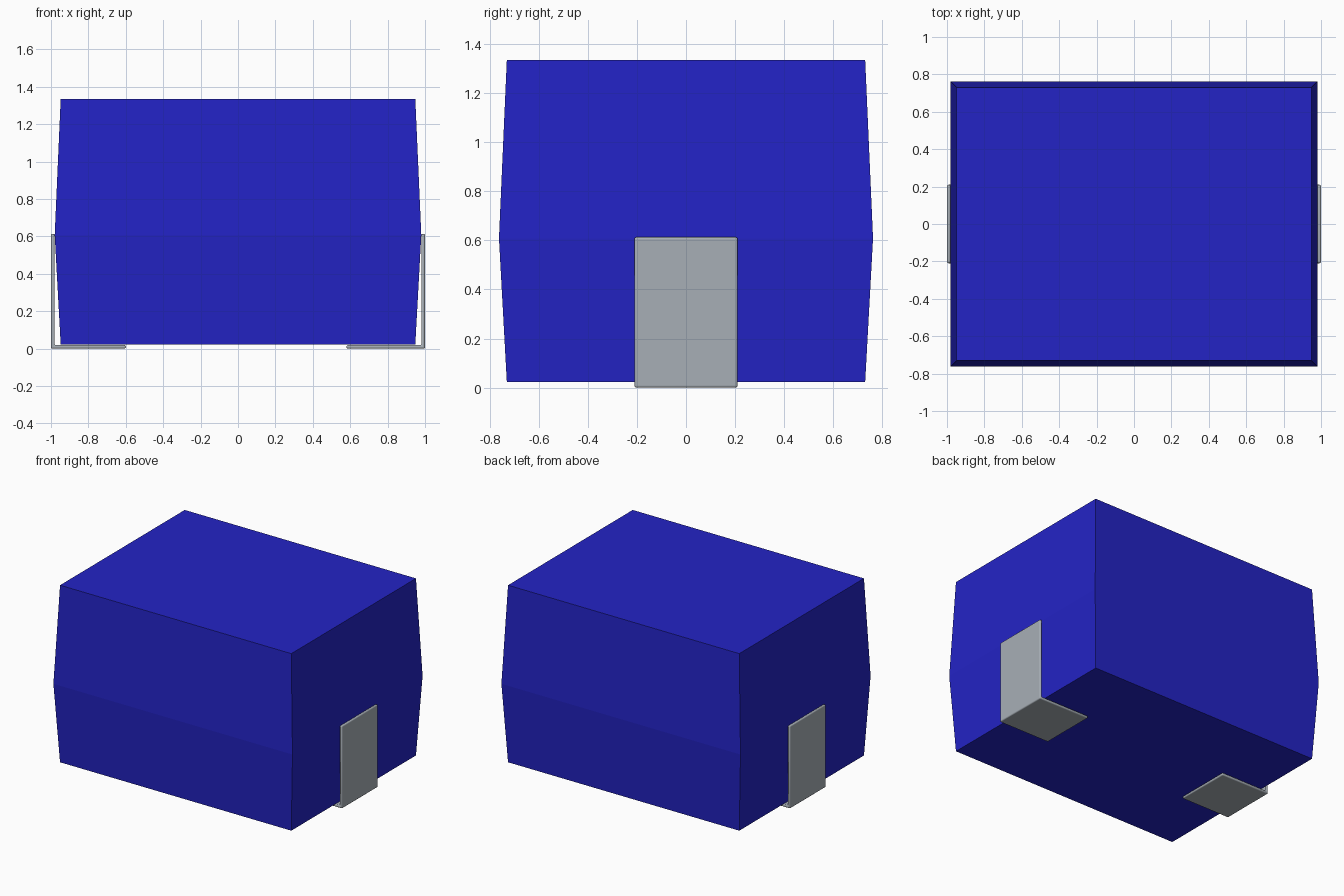
import bpy
import bmesh
import math

cube = bpy.data.objects.get("Cube")
if cube:
    bpy.data.objects.remove(cube, do_unlink=True)


def make_material(name, rgb):
    mat = bpy.data.materials.new(name)
    mat.use_nodes = True
    mat.diffuse_color = (*rgb, 1)
    mat.node_tree.nodes["Principled BSDF"].inputs["Base Color"].default_value = (*rgb, 1)
    return mat


def add_object(name, bm, mat):
    bmesh.ops.recalc_face_normals(bm, faces=bm.faces)
    mesh = bpy.data.meshes.new(name)
    bm.to_mesh(mesh)
    bm.free()
    mesh.materials.append(mat)
    obj = bpy.data.objects.new(name, mesh)
    bpy.context.collection.objects.link(obj)
    return obj


blue = make_material("deep blue", (0.017, 0.017, 0.56))
grey = make_material("light grey", (0.39, 0.43, 0.47))

# Body: three rectangles stacked, widest at the middle seam
bm = bmesh.new()
rings = []
for hx, hy, z in [(0.948, 0.73, 0.023), (0.98, 0.762, 0.608), (0.948, 0.73, 1.335)]:
    rings.append([bm.verts.new((sx * hx, sy * hy, z))
                  for sx, sy in [(-1, -1), (1, -1), (1, 1), (-1, 1)]])
for low, high in zip(rings, rings[1:]):
    for i in range(4):
        j = (i + 1) % 4
        bm.faces.new((low[i], low[j], high[j], high[i]))
bm.faces.new(rings[0])
bm.faces.new(rings[-1])
add_object("body", bm, blue)


# Brackets: L-shaped plates under and beside the body, with rounded edges
def add_bracket(name, side, outer, toe):
    t, top, half = 0.019, 0.613, 0.21
    profile = [(toe, 0), (outer, 0), (outer, top),
               (outer - t, top), (outer - t, t), (toe, t)]
    bm = bmesh.new()
    face = bm.faces.new([bm.verts.new((side * x, -half, z)) for x, z in profile])
    ext = bmesh.ops.extrude_face_region(bm, geom=[face])
    verts = [v for v in ext["geom"] if isinstance(v, bmesh.types.BMVert)]
    bmesh.ops.translate(bm, verts=verts, vec=(0, 2 * half, 0))
    obj = add_object(name, bm, grey)
    bevel = obj.modifiers.new("rounded edges", 'BEVEL')
    bevel.width = 0.008
    bevel.segments = 3
    bpy.ops.object.select_all(action='DESELECT')
    obj.select_set(True)
    bpy.context.view_layer.objects.active = obj
    bpy.ops.object.shade_smooth_by_angle(angle=math.radians(35))


add_bracket("left_bracket", 1, 1.0, 0.58)
add_bracket("right_bracket", -1, 1.0, 0.60)
